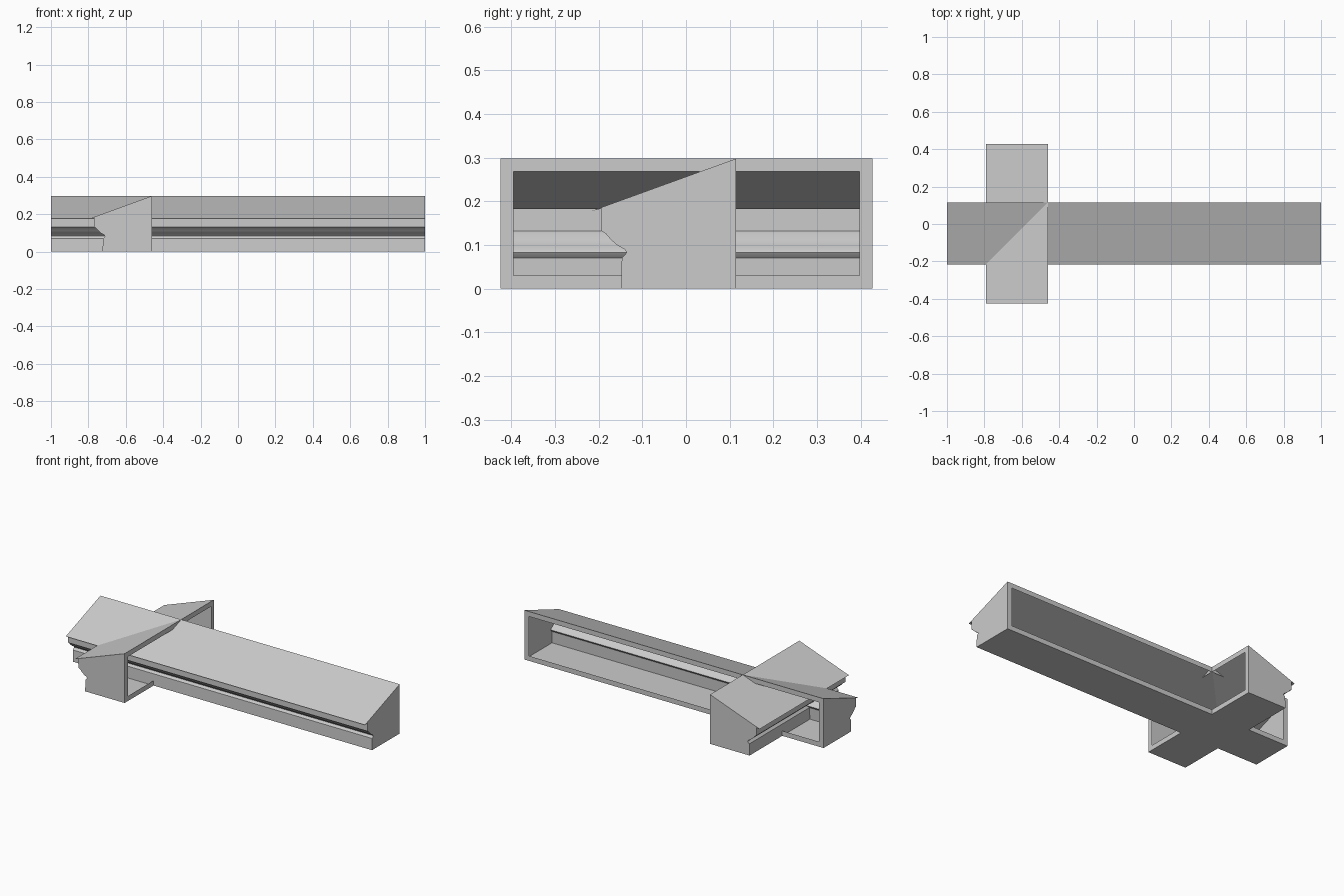
import bpy, bmesh
from mathutils import Vector

if "Cube" in bpy.data.objects:
    bpy.data.objects.remove(bpy.data.objects["Cube"])

# Moulding cross-section: (distance forward of the open back, height)
PROFILE = [(0, 0), (0, 0.298), (0.331, 0.178), (0.309, 0.183), (0.309, 0.132),
           (0.299, 0.126), (0.287, 0.112), (0.272, 0.099), (0.256, 0.090),
           (0.251, 0.083), (0.255, 0.077), (0.262, 0.070), (0.264, 0)]


def moulding(name, start, end, place, back_normal):
    """Thin closed shell swept along its length, with a framed opening at the back."""
    bm = bmesh.new()
    a = [bm.verts.new(place(start, d, z)) for d, z in PROFILE]
    b = [bm.verts.new(place(end, d, z)) for d, z in PROFILE]
    n = len(PROFILE)
    bm.faces.new(a)
    bm.faces.new(b)
    sides = [bm.faces.new((a[i], a[(i + 1) % n], b[(i + 1) % n], b[i])) for i in range(n)]
    bmesh.ops.recalc_face_normals(bm, faces=bm.faces[:])

    # Back frame: inset the rear wall, then open its centre
    back = max(sides, key=lambda f: f.normal.dot(back_normal))
    bmesh.ops.inset_region(bm, faces=[back], thickness=0.03, use_even_offset=True)
    bmesh.ops.delete(bm, geom=[back], context='FACES')

    mesh = bpy.data.meshes.new(name)
    bm.to_mesh(mesh)
    bm.free()
    obj = bpy.data.objects.new(name, mesh)
    bpy.context.collection.objects.link(obj)
    bpy.ops.object.select_all(action='DESELECT')
    obj.select_set(True)
    bpy.context.view_layer.objects.active = obj
    bpy.ops.object.shade_smooth_by_angle(angle=0.5)
    return obj


# Long run along x, moulded face to the front
moulding("long_moulding", -1.0, 1.0,
         lambda t, d, z: (t, 0.115 - d, z), Vector((0, 1, 0)))

# Short run along y crossing it, moulded face to the left
moulding("cross_moulding", -0.425, 0.427,
         lambda t, d, z: (-0.46 - d, t, z), Vector((1, 0, 0)))
